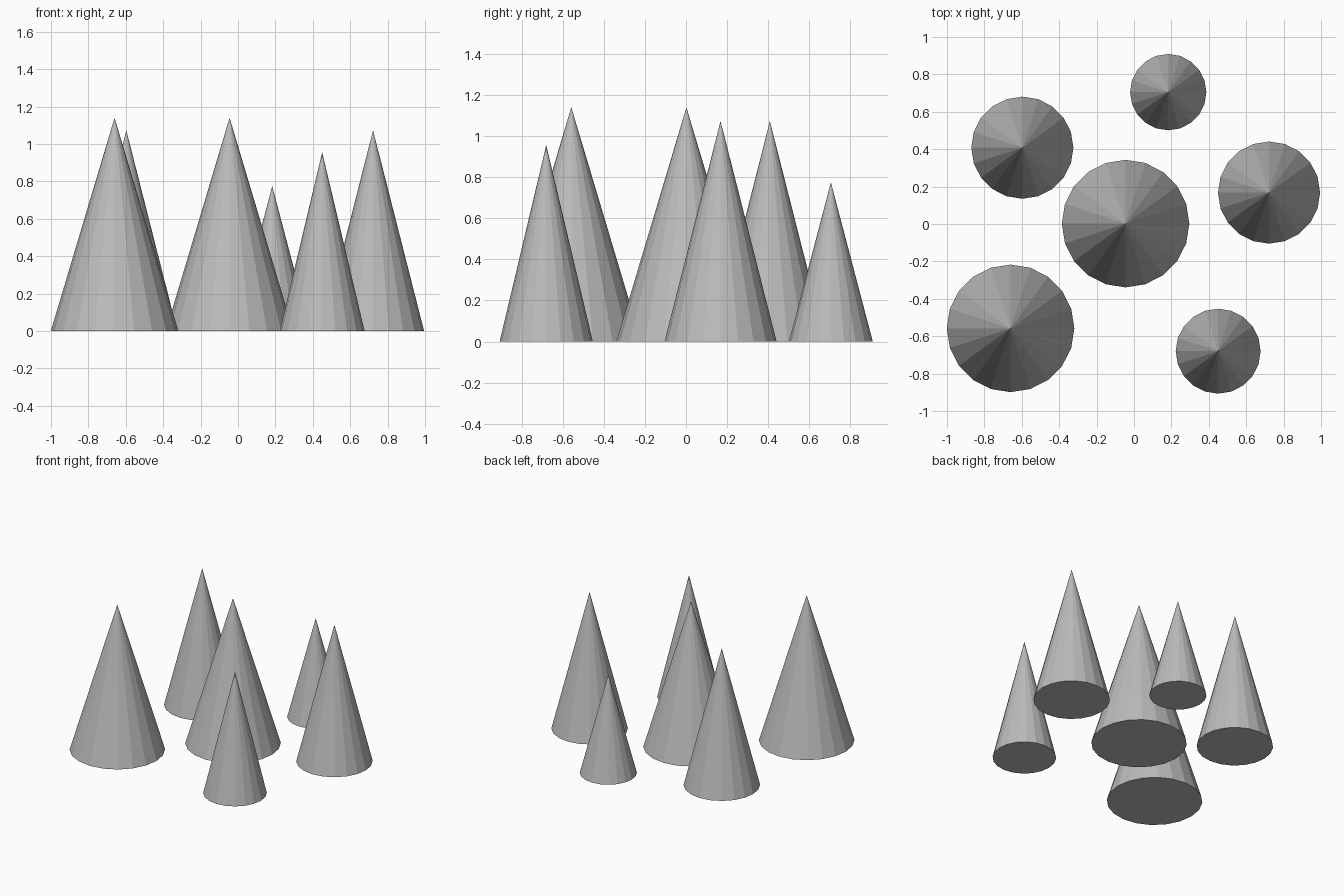
import bpy

if "Cube" in bpy.data.objects:
    bpy.data.objects.remove(bpy.data.objects["Cube"])

# One flat grey for the whole group
grey = bpy.data.materials.new("grey")
grey.diffuse_color = (0.5, 0.5, 0.5, 1.0)
grey.use_nodes = True
grey.node_tree.nodes["Principled BSDF"].inputs["Base Color"].default_value = grey.diffuse_color


def cone(name, x, y, radius, height):
    """Closed 20-sided flat-shaded cone standing on z = 0."""
    bpy.ops.mesh.primitive_cone_add(vertices=20, radius1=radius, radius2=0,
                                    depth=height, location=(x, y, height / 2))
    obj = bpy.context.object
    obj.name = name
    obj.data.materials.append(grey)


# name, x, y, radius, height
CONES = [
    ("large_cone_front_left", -0.66, -0.558, 0.341, 1.14),
    ("large_cone_centre", -0.045, 0.002, 0.341, 1.14),
    ("medium_cone_back_left", -0.597, 0.408, 0.273, 1.073),
    ("medium_cone_right", 0.722, 0.168, 0.273, 1.073),
    ("small_cone_front_right", 0.45, -0.68, 0.227, 0.956),
    ("smallest_cone_back", 0.183, 0.705, 0.204, 0.775),
]
for spec in CONES:
    cone(*spec)
